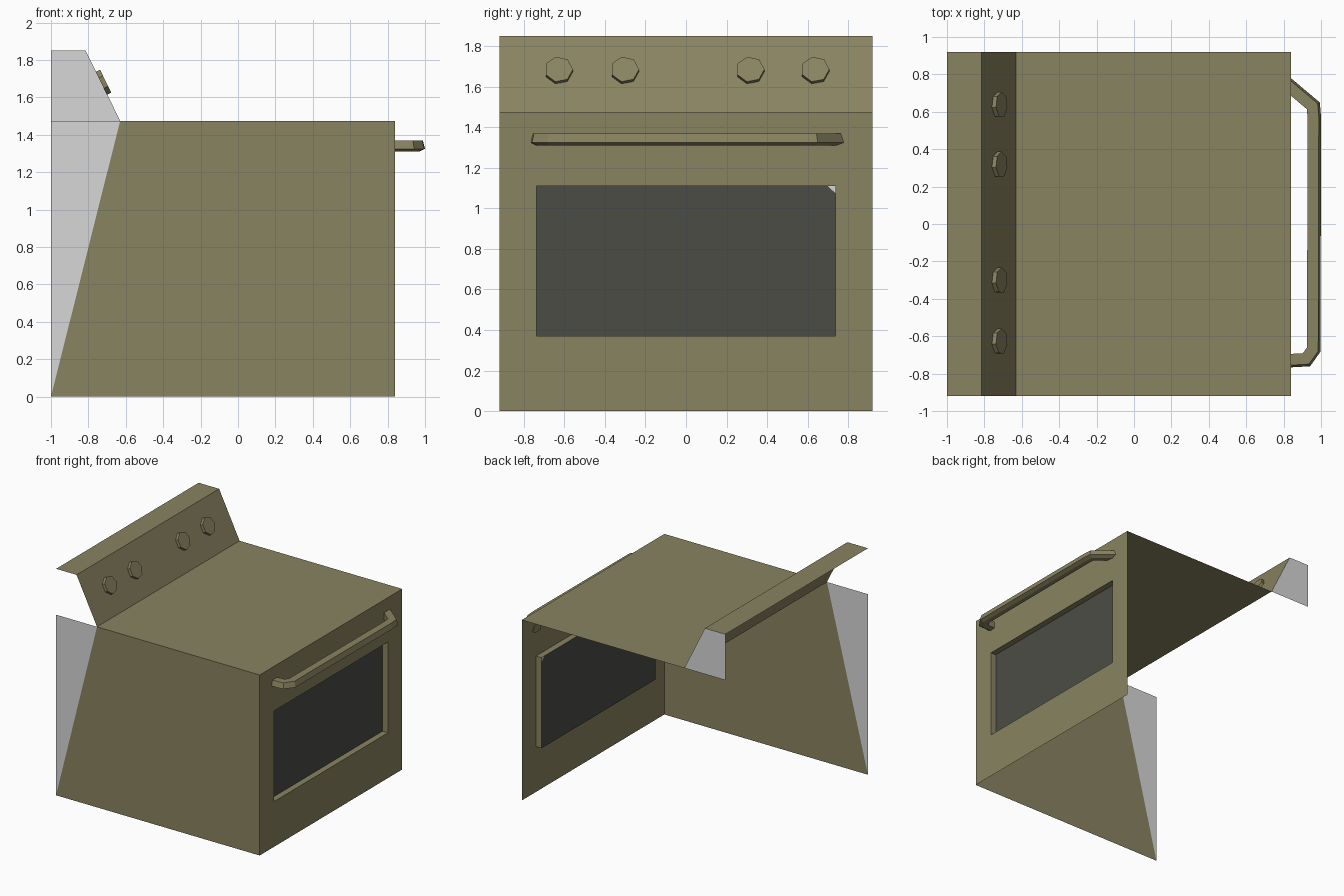
import bpy, bmesh, math
from mathutils import Vector, Matrix

if "Cube" in bpy.data.objects:
    bpy.data.objects.remove(bpy.data.objects["Cube"])


def material(name, rgb):
    m = bpy.data.materials.new(name)
    m.diffuse_color = (*rgb, 1)
    m.use_nodes = True
    m.node_tree.nodes["Principled BSDF"].inputs["Base Color"].default_value = m.diffuse_color
    return m


OLIVE = material("olive enamel", (0.25, 0.228, 0.118))
GREY = material("light grey", (0.68, 0.68, 0.68))
GLASS = material("dark glass", (0.073, 0.073, 0.062))


def finish(name, bm, mat):
    me = bpy.data.meshes.new(name)
    bm.to_mesh(me)
    bm.free()
    me.materials.append(mat)
    ob = bpy.data.objects.new(name, me)
    bpy.context.collection.objects.link(ob)
    return ob


def sheet(name, polys, mat):
    """Open sheet from (outward direction, corner points) polygons."""
    bm = bmesh.new()
    for out, pts in polys:
        f = bm.faces.new([bm.verts.new(p) for p in pts])
        f.normal_update()
        if f.normal.dot(Vector(out)) < 0:
            f.normal_flip()
    bmesh.ops.remove_doubles(bm, verts=bm.verts, dist=1e-4)
    return finish(name, bm, mat)


W, F, H, TOP = 0.92, 0.84, 1.475, 1.85      # half width, door plane, hob, crest
SPLASH_X, CREST_X = -0.63, -0.815


def xz(y, pts):
    return [(x, y, z) for x, z in pts]


def strip(a, b):
    """Quad across the full width between two xz points."""
    return [(a[0], -W, a[1]), (b[0], -W, b[1]), (b[0], W, b[1]), (a[0], W, a[1])]


# Hob, sloped control panel and its crest
sheet("hob", [((0, 0, 1), strip((SPLASH_X, H), (F, H)))], OLIVE)
sheet("control_panel", [
    ((1, 0, 0), strip((SPLASH_X, H), (CREST_X, TOP))),
    ((0, 0, 1), strip((CREST_X, TOP), (-1, TOP)))], OLIVE)

# Side walls: one lower side and one upper end, the rest is open
sheet("side_wall", [((0, -1, 0), xz(-W, [(-1, 0), (F, 0), (F, H), (SPLASH_X, H)]))], OLIVE)
sheet("side_rear_corner", [((0, -1, 0), xz(-W, [(-1, 0), (SPLASH_X, H), (-1, H)]))], GREY)
sheet("control_panel_end", [
    ((0, 1, 0), xz(W, [(-1, H), (SPLASH_X, H), (CREST_X, TOP), (-1, TOP)]))], GREY)

# Door: frame around the window with recess walls
Y, Z0, Z1, G = 0.737, 0.37, 1.11, 0.79
outer = [(-W, 0), (W, 0), (W, H), (-W, H)]
inner = [(-Y, Z0), (Y, Z0), (Y, Z1), (-Y, Z1)]
inward = [(0, 0, 1), (0, -1, 0), (0, 0, -1), (0, 1, 0)]
door = []
for i in range(4):
    j = (i + 1) % 4
    door.append(((1, 0, 0), [(F, *outer[i]), (F, *outer[j]), (F, *inner[j]), (F, *inner[i])]))
    door.append((inward[i], [(F, *inner[i]), (F, *inner[j]), (G, *inner[j]), (G, *inner[i])]))
sheet("door", door, OLIVE)

# Window glass with one small pale corner
c1, c2 = (G, Y - 0.037, Z1), (G, Y, Z1 - 0.035)
sheet("window_glass", [((1, 0, 0), [(G, -Y, Z0), (G, Y, Z0), c2, c1, (G, -Y, Z1)])], GLASS)
sheet("window_corner", [((1, 0, 0), [c1, c2, (G, Y, Z1)])], GREY)

# Door handle: five-sided section swept along a bent path
path = [(0.83, 0.735), (0.955, 0.63), (0.96, 0.57), (0.957, -0.67), (0.92, -0.722), (0.83, -0.727)]
section = [(0.028, 1.37), (0.04, 1.325), (0.01, 1.31), (-0.032, 1.315), (-0.032, 1.37)]
bm = bmesh.new()
rings = []
for i, p in enumerate(path):
    p = Vector(p)
    normals = []
    for a, b in ((i - 1, i), (i, i + 1)):
        if a >= 0 and b < len(path):
            d = (Vector(path[b]) - Vector(path[a])).normalized()
            normals.append(Vector((-d.y, d.x)))
    n = sum(normals, Vector((0, 0))).normalized()
    n /= n.dot(normals[0])
    if len(normals) == 1:                    # ends lie flat against the door
        n = Vector((0, 1 / n.y))
    rings.append([bm.verts.new((*(p + n * o), z)) for o, z in section])
for r, s in zip(rings, rings[1:]):
    for k in range(5):
        m = (k + 1) % 5
        bm.faces.new((r[k], r[m], s[m], s[k]))
bm.faces.new(rings[0])
bm.faces.new(rings[-1])
bmesh.ops.recalc_face_normals(bm, faces=bm.faces)
finish("door_handle", bm, OLIVE)

# Four seven-sided knobs on the slope
slope_n = Vector((TOP - H, 0, SPLASH_X * 1.0 - CREST_X)).normalized()
turn = slope_n.to_track_quat('Z', 'Y').to_matrix().to_4x4()
for i, y in enumerate((-0.628, -0.302, 0.317, 0.637)):
    bm = bmesh.new()
    centre = Vector((-0.729, y, 1.676)) + slope_n * 0.011
    bmesh.ops.create_cone(bm, cap_ends=True, segments=7, radius1=0.07, radius2=0.07, depth=0.026,
                          matrix=Matrix.Translation(centre) @ turn @ Matrix.Rotation(math.radians(12), 4, 'Z'))
    finish(f"knob_{i + 1}", bm, OLIVE)
